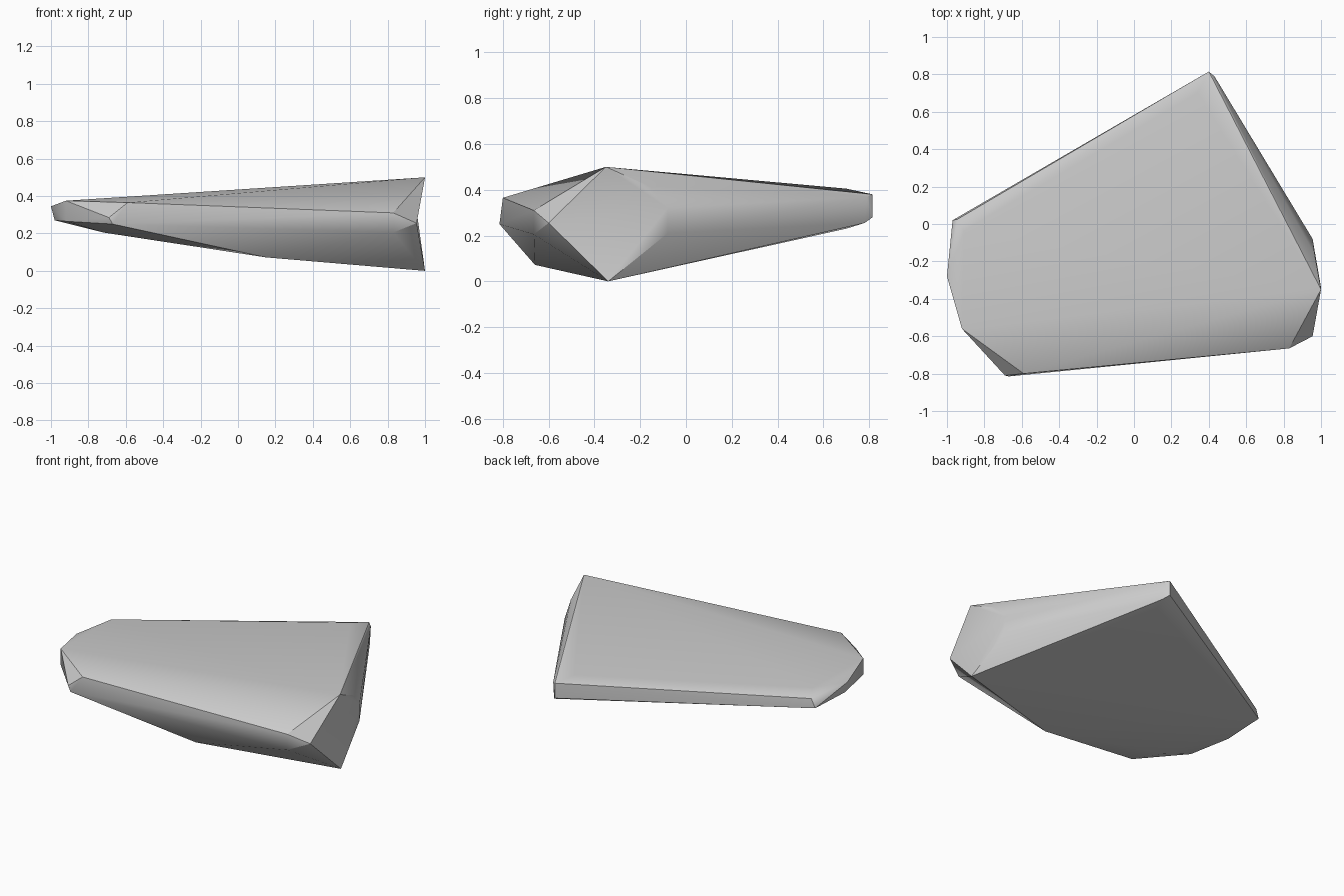
import bpy, bmesh, math

cube = bpy.data.objects.get("Cube")
if cube:
    bpy.data.objects.remove(cube, do_unlink=True)

# Flat stone material
stone = bpy.data.materials.new("light_grey_stone")
stone.use_nodes = True
stone.diffuse_color = (0.6, 0.6, 0.6, 1)
stone.node_tree.nodes["Principled BSDF"].inputs["Base Color"].default_value = (0.6, 0.6, 0.6, 1)

# Corners of the thick end: ridge tip, keel tip, and the chipped rim between
ridge_tip, keel_tip = (1, -0.35, 0.5), (1, -0.34, 0)
end_rim = [(0.955, -0.60, 0.255), (0.965, -0.16, 0.415),
           (0.955, -0.08, 0.32), (0.955, -0.08, 0.21)]
# Corners along the front edge
front_edge = [(0.83, -0.665, 0.31), (0.83, -0.665, 0.205), (0.15, -0.66, 0.072),
              (-0.59, -0.80, 0.365), (-0.69, -0.81, 0.285), (-0.67, -0.815, 0.25)]
# Corners round the thin end
thin_end = [(-0.92, -0.56, 0.375), (-0.92, -0.56, 0.265), (-0.72, -0.58, 0.205),
            (-1, -0.28, 0.345), (-0.98, -0.28, 0.27),
            (-0.97, 0.02, 0.275), (-0.945, 0.025, 0.335), (-0.91, -0.04, 0.374)]
# Corners round the back tip
back_tip = [(0.40, 0.815, 0.38), (0.40, 0.815, 0.28), (0.43, 0.79, 0.37),
            (0.43, 0.78, 0.255), (0.34, 0.70, 0.405), (0.41, 0.70, 0.23)]

# Hull of the chipped corners
bm = bmesh.new()
top = bm.verts.new(ridge_tip)
bottom = bm.verts.new(keel_tip)
for p in end_rim + front_edge + thin_end + back_tip:
    bm.verts.new(p)
bmesh.ops.convex_hull(bm, input=bm.verts[:])
loose = [v for v in bm.verts if not v.link_faces]
bmesh.ops.delete(bm, geom=loose, context='VERTS')

# Turn the upright end edge to make the end face slightly hollow
upright = [e for e in bm.edges if top in e.verts and bottom in e.verts]
if upright:
    bmesh.ops.rotate_edges(bm, edges=upright, use_ccw=False)
bmesh.ops.recalc_face_normals(bm, faces=bm.faces[:])

mesh = bpy.data.meshes.new("rock_slab")
bm.to_mesh(mesh)
bm.free()
mesh.materials.append(stone)
rock = bpy.data.objects.new("rock_slab", mesh)
bpy.context.collection.objects.link(rock)

# Smooth shallow folds, keep chipped edges crisp
bpy.ops.object.select_all(action='DESELECT')
rock.select_set(True)
bpy.context.view_layer.objects.active = rock
bpy.ops.object.shade_smooth_by_angle(angle=math.radians(30))
weights = rock.modifiers.new("weighted_normals", 'WEIGHTED_NORMAL')
weights.keep_sharp = True
